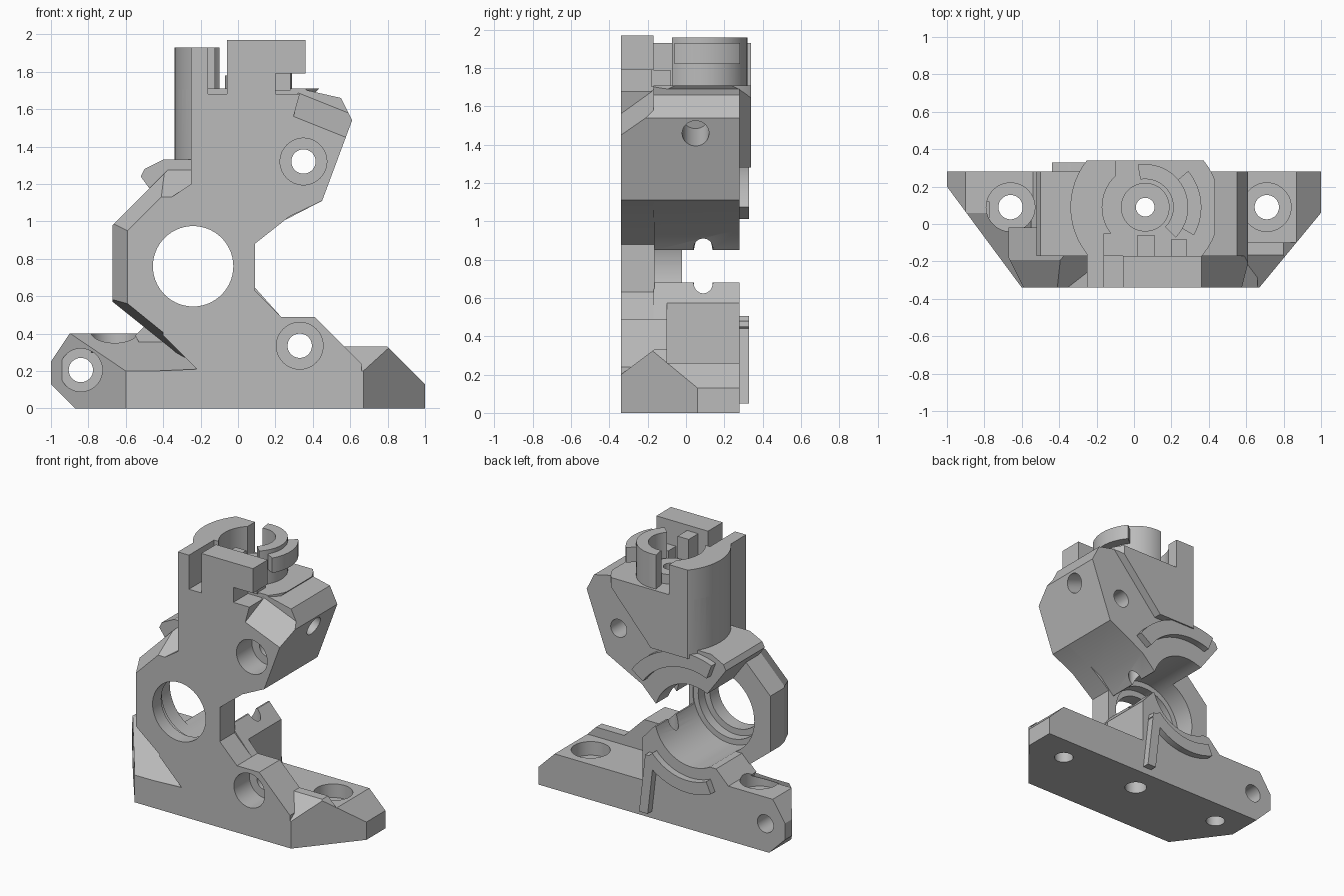
import bpy, bmesh, math
from mathutils import Vector, Matrix

cube = bpy.data.objects.get("Cube")
if cube:
    bpy.data.objects.remove(cube, do_unlink=True)

COLOUR = (0.5, 0.5, 0.5, 1)
grey = bpy.data.materials.new("plain_grey")
grey.use_nodes = True
grey.diffuse_color = COLOUR
grey.node_tree.nodes["Principled BSDF"].inputs["Base Color"].default_value = COLOUR

FRONT, BACK, PLATE_BACK = -0.34, 0.28, -0.165
BORE = (-0.24, 0.76)    # x, z of the large bore
PATH = (0.06, 0.09)     # x, y of the vertical feed path
BELOW, ABOVE = -0.5, 2.5
DECK = 1.71             # floor of the tower head


def prism(name, outline, low, high, axis="y", cuts=()):
    """Extrude an outline along y or z, then slice it with (point, outward normal) planes."""
    bm = bmesh.new()
    if axis == "y":
        corners = [Vector((a, low, b)) for a, b in outline]
        move = Vector((0, high - low, 0))
    else:
        corners = [Vector((a, b, low)) for a, b in outline]
        move = Vector((0, 0, high - low))
    face = bm.faces.new([bm.verts.new(corner) for corner in corners])
    extruded = bmesh.ops.extrude_face_region(bm, geom=[face])["geom"]
    bmesh.ops.translate(bm, vec=move, verts=[v for v in extruded if isinstance(v, bmesh.types.BMVert)])
    for point, normal in cuts:
        everything = bm.verts[:] + bm.edges[:] + bm.faces[:]
        result = bmesh.ops.bisect_plane(bm, geom=everything, plane_co=point,
                                        plane_no=Vector(normal).normalized(), clear_outer=True)
        rim = [e for e in result["geom_cut"] if isinstance(e, bmesh.types.BMEdge)]
        if rim:
            bmesh.ops.holes_fill(bm, edges=rim)
    bmesh.ops.recalc_face_normals(bm, faces=bm.faces)
    mesh = bpy.data.meshes.new(name)
    bm.to_mesh(mesh)
    bm.free()
    mesh.materials.append(grey)
    obj = bpy.data.objects.new(name, mesh)
    bpy.context.scene.collection.objects.link(obj)
    return obj


def box(name, left, right, front, back, bottom, top):
    outline = [(left, front), (right, front), (right, back), (left, back)]
    return prism(name, outline, bottom, top, "z")


def arc(centre, radius, start, end, steps=24):
    angles = [math.radians(start + (end - start) * i / steps) for i in range(steps + 1)]
    return [(centre[0] + radius * math.cos(a), centre[1] + radius * math.sin(a)) for a in angles]


def sector(name, centre, inner, outer, start, end, low, high, axis):
    outline = arc(centre, outer, start, end) + arc(centre, inner, end, start)
    return prism(name, outline, low, high, axis)


def disc(name, centre, radius, low, high, axis, cuts=()):
    return prism(name, arc(centre, radius, 0, 360, 56)[:-1], low, high, axis, cuts)


def combine(target, other, operation):
    modifier = target.modifiers.new(operation, "BOOLEAN")
    modifier.operation, modifier.solver, modifier.object = operation, "EXACT", other
    bpy.context.view_layer.objects.active = target
    bpy.ops.object.modifier_apply(modifier=modifier.name)
    bpy.data.objects.remove(other, do_unlink=True)


# Base wings, trapezoid in plan with sloped front shoulders
left_plan = [(-0.6, FRONT), (0, FRONT), (0, BACK), (-1, BACK), (-1, 0.2)]
body = prism("bracket_body", left_plan, 0, 0.4, "z", [
    ((-1, 0, 0.25), (-3, 0, 2)), ((-1, 0, 0.13), (-1, 0, -1)), ((0, FRONT, 0.2), (0, -1, 2))])


def add(part):
    combine(body, part, "UNION")


def cut(cutter):
    combine(body, cutter, "DIFFERENCE")


right_plan = [(-0.1, FRONT), (0.67, FRONT), (1, 0.06), (1, BACK), (-0.1, BACK)]
add(prism("right_wing", right_plan, 0, 0.33, "z", [
    ((1, 0, 0.13), (1, 0, 1)), ((0, FRONT, 0.2), (0, -3, 4))]))

# Front plate joining base, neck and tower
plate = [(-0.45, 0.01), (0.66, 0.01), (0.66, 0.24), (0.41, 0.49), (0.23, 0.49), (0.09, 0.63), (0.09, 0.88),
         (0.28, 1.03), (0.28, 1.5), (0.33, 1.68), (-0.25, 1.68), (-0.25, 1.2), (-0.4, 1.1), (-0.4, 0.39),
         (-0.22, 0.21), (-0.45, 0.2)]
add(prism("front_plate", plate, FRONT, PLATE_BACK))

# Ring around the bore with a bevelled outer edge
ring = [(-0.67, 0.57), (-0.67, 0.98), (-0.34, 1.31), (-0.1, 1.31), (0, 1.1), (0, 0.4), (-0.22, 0.21)]
add(prism("bore_ring", ring, FRONT, -0.02, "y", [
    ((-0.59, FRONT, 0), (-2, -1, 0)), ((-0.59, FRONT, 0.95), (-4, -3, 4)),
    ((-0.59, FRONT, 0.56), (-3, -1, -3.7)), ((0, FRONT, 1.13), (0, -6, 7))]))

# Lower and upper rear blocks, either side of the bore, and the lip left of it
lower = [(-0.24, 0.02), (0.6, 0.02), (0.6, 0.3), (0.41, 0.49), (0.23, 0.49), (0.06, 0.68), (-0.24, 0.68)]
add(prism("lower_block", lower, -0.17, BACK))
lip = [(-0.5, 0.3), (-0.2, 0.3), (-0.2, 0.5), (-0.44, 0.5), (-0.55, 0.39)]
add(prism("bore_lip", lip, -0.03, BACK))
upper = [(-0.1, 0.85), (0.05, 0.85), (0.16, 0.96), (0.45, 1.11), (0.61, 1.54), (0.55, 1.66), (0.33, DECK),
         (-0.2, DECK), (-0.2, 1.33), (-0.4, 1.33), (-0.5, 1.28), (-0.52, 1.24), (-0.36, 1.02)]
add(prism("upper_block", upper, -0.17, BACK))

# Arm front with a sloped top
arm = [(0.2, 0.99), (0.45, 1.11), (0.61, 1.54), (0.55, 1.66), (0.33, DECK), (0.2, 1.4)]
add(prism("arm_front", arm, FRONT, -0.16, "y", [((0.3, FRONT, 1.56), (1, -2, 2.5))]))

# Rounded tower drum and its tall side wall
flats = [((0, -FRONT, 0), (0, 1, 0)), ((0, -0.17, 0), (0, -1, 0))]
slant = ((0.03, 0, 1.26), (0.38, 0, -0.34))
add(disc("tower_drum", PATH, 0.4, 1.28, DECK, "z", flats + [slant]))
wall = disc("tower_wall", PATH, 0.4, 1.7, 1.93, "z", flats + [((-0.1, 0, 0), (1, 0, 0))])
combine(wall, disc("wall_hollow", PATH, 0.23, BELOW, ABOVE, "z"), "DIFFERENCE")
combine(wall, box("wall_slot", -0.16, 0, FRONT, -0.05, BELOW, ABOVE), "DIFFERENCE")
add(wall)

# Head details: front posts, fingers, curved clip and centre tube
add(box("front_post", -0.25, -0.16, FRONT, -0.15, 1.67, 1.93))
add(box("head_post", -0.06, 0.2, FRONT, -0.17, 1.67, 1.97))
add(box("head_overhang", 0.19, 0.36, FRONT, -0.17, 1.79, 1.97))
add(box("long_finger", 0.02, 0.11, -0.18, -0.06, 1.7, 1.93))
add(box("short_finger", 0.2, 0.28, -0.18, -0.08, 1.7, 1.79))
add(sector("curved_clip", PATH, 0.15, 0.23, -45, 100, 1.7, 1.96, "z"))
add(sector("clip_tab", PATH, 0.22, 0.3, -30, 40, 1.82, 1.93, "z"))
add(disc("centre_tube", PATH, 0.13, 1.7, 1.78, "z"))

# Ribs on the rear face
add(sector("upper_rib", BORE, 0.44, 0.55, 35, 111, 0.26, 0.33, "y"))
add(sector("lower_rib", BORE, 0.38, 0.47, -114, -42, 0.26, 0.33, "y"))
add(prism("rib_leg", [(0.08, 0.05), (0.15, 0.05), (0.1, 0.48), (0.03, 0.48)], 0.26, 0.33))

# Stepped bore, rear gap, wing pocket and feed path
for radius, start in ((0.215, BELOW), (0.26, -0.24), (0.3, -0.17)):
    cut(disc("bore", BORE, radius, start, 0.5, "y"))
cut(box("rear_gap", -0.1, 0.3, -0.16, 0.5, 0.68, 0.85))
cut(box("wing_pocket", 0.155, 1.1, -0.1, 0.5, 0.26, 0.6))
cut(disc("feed_path", PATH, 0.05, BELOW, ABOVE, "z"))
cut(disc("feed_mouth", PATH, 0.075, BELOW, 0.15, "z"))

# Counterbored screw holes through the front and through the feet
for x, z, radius, depth in ((0.35, 1.32, 0.125, -0.16), (0.33, 0.335, 0.125, -0.16), (-0.84, 0.205, 0.115, 0.12)):
    cut(disc("screw_hole", (x, z), 0.065, BELOW, 0.5, "y"))
    cut(disc("screw_head", (x, z), radius, BELOW, depth, "y"))
for x, seat in ((-0.66, 0.3), (0.71, 0.16)):
    cut(disc("foot_hole", (x, PATH[1]), 0.065, BELOW, 0.45, "z"))
    cut(disc("foot_head", (x, PATH[1]), 0.13, seat, 0.45, "z"))

# Blind hole square to the arm's sloping side
side = disc("side_hole", (0, 0), 0.07, 0, 0.35, "z")
side.matrix_world = Matrix.Translation((0.33, 0.05, 1.55)) @ Matrix.Rotation(math.radians(110), 4, "Y")
bpy.context.view_layer.update()
cut(side)

# Smooth curved walls, crisp edges
bpy.ops.object.select_all(action="DESELECT")
body.select_set(True)
bpy.context.view_layer.objects.active = body
bpy.ops.object.shade_smooth_by_angle(angle=math.radians(25))
